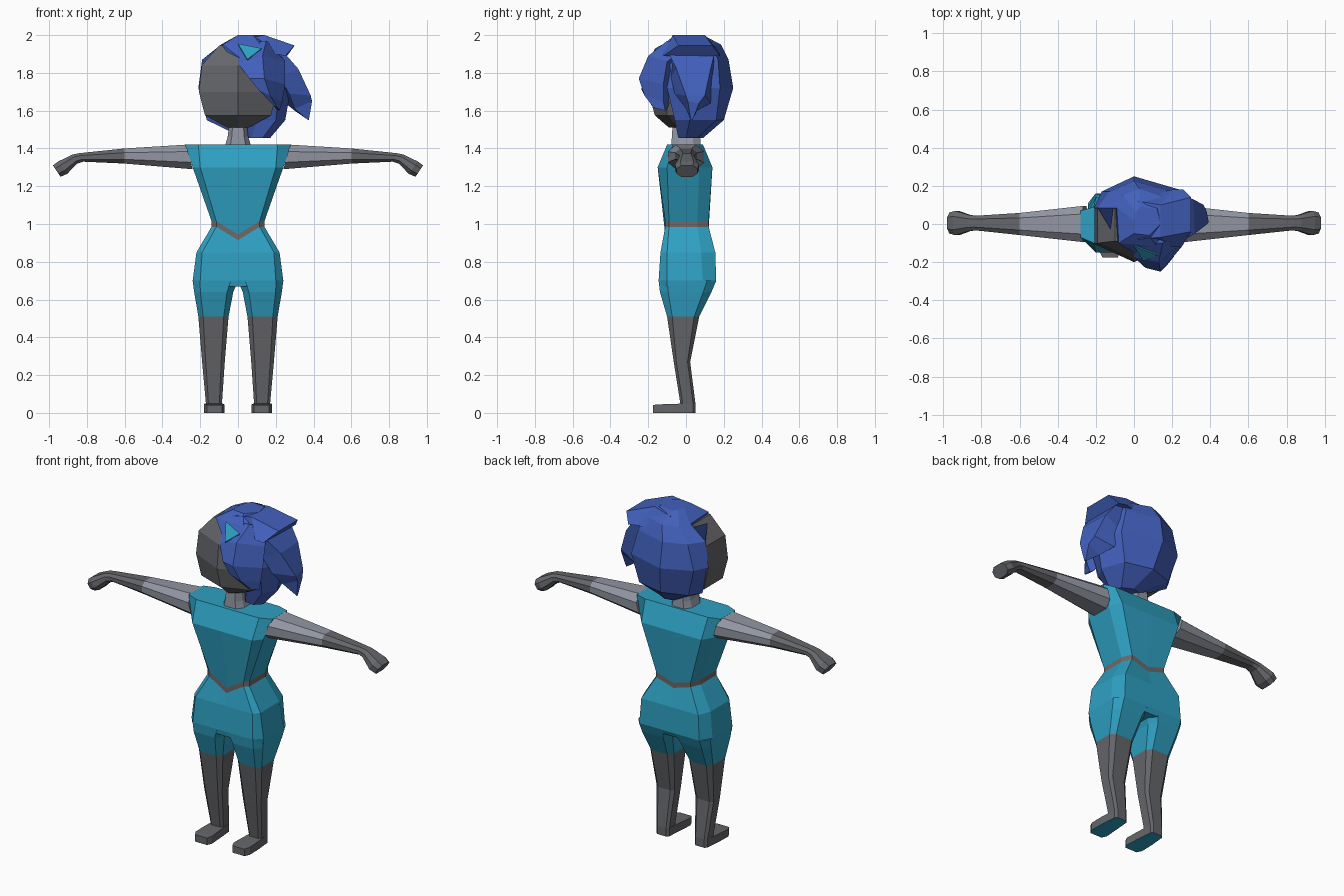
import bpy, bmesh

if "Cube" in bpy.data.objects:
    bpy.data.objects.remove(bpy.data.objects["Cube"])


def material(name, r, g, b):
    """Flat material from 0-255 display colour, stored as linear."""
    lin = [((c / 255 + 0.055) / 1.055) ** 2.4 for c in (r, g, b)] + [1.0]
    m = bpy.data.materials.new(name)
    m.use_nodes = True
    m.diffuse_color = lin
    bsdf = m.node_tree.nodes["Principled BSDF"]
    bsdf.inputs["Base Color"].default_value = lin
    bsdf.inputs["Roughness"].default_value = 0.8
    return m


TEAL = material("teal cloth", 46, 160, 194)
BLUE = material("blue hair", 66, 96, 188)
DARK = material("dark grey", 101, 102, 106)
LIGHT = material("light grey", 146, 150, 162)
BELT = material("brown grey belt", 112, 104, 104)


def loft(name, rings, mats, bands=None, mirror=False):
    """Skin a list of equal-length rings; bands gives one material slot per step."""
    bm = bmesh.new()
    rows = [[bm.verts.new(p) for p in ring] for ring in rings]
    n = len(rows[0])
    bands = bands or [0] * (len(rows) - 1)
    for a, b, slot in zip(rows, rows[1:], bands):
        for i in range(n):
            j = (i + 1) % n
            bm.faces.new((a[i], a[j], b[j], b[i])).material_index = slot
    bm.faces.new(rows[0]).material_index = bands[0]
    bm.faces.new(rows[-1]).material_index = bands[-1]
    bmesh.ops.remove_doubles(bm, verts=bm.verts, dist=1e-5)
    bmesh.ops.recalc_face_normals(bm, faces=bm.faces)
    me = bpy.data.meshes.new(name)
    bm.to_mesh(me)
    bm.free()
    for m in mats:
        me.materials.append(m)
    ob = bpy.data.objects.new(name, me)
    bpy.context.collection.objects.link(ob)
    if mirror:
        ob.modifiers.new("Mirror", 'MIRROR')
    return ob


def both_sides(half):
    """Close a half ring that starts and ends on the centre line."""
    return half + [(-x, y, z) for x, y, z in half[-2:0:-1]]


def body_ring(z, w, w1, yf, ysf, ysb, yb, drop_f=0, drop_b=0):
    return both_sides([(0, yf, z - drop_f), (w1, yf, z), (w, ysf, z),
                       (w, ysb, z), (w1, yb, z), (0, yb, z - drop_b)])


# Torso, belt with a dipped front, and hips
body = [(1.42, .28, .21, -.10, -.07, .07, .09),
        (1.30, .24, .20, -.15, -.10, .07, .14),
        (1.015, .14, .115, -.11, -.09, .06, .12, .07, .035),
        (0.985, .14, .115, -.11, -.09, .06, .12, .07, .035),
        (0.85, .22, .19, -.135, -.10, .08, .155),
        (0.70, .24, .20, -.145, -.10, .09, .16),
        (0.67, .235, .195, -.14, -.10, .085, .145)]
loft("torso", [body_ring(*r) for r in body], [TEAL, BELT], [0, 0, 1, 0, 0, 0])


# Legs: chamfered boxes narrowing to the ankle
def leg_ring(z, xi, xo, yf, yb):
    cx, cy = (xo - xi) * .16, (yb - yf) * .16
    return [(xi + cx, yf, z), (xo - cx, yf, z), (xo, yf + cy, z), (xo, yb - cy, z),
            (xo - cx, yb, z), (xi + cx, yb, z), (xi, yb - cy, z), (xi, yf + cy, z)]


legs = [(.70, .0, .24, -.145, .16), (.64, .025, .232, -.138, .135),
        (.51, .05, .21, -.10, .07), (.27, .07, .19, -.065, .022),
        (.05, .085, .17, -.03, .05), (0, .085, .17, -.03, .05)]
leg = loft("leg", [leg_ring(*r) for r in legs], [TEAL, DARK], [0, 0, 1, 1, 1], True)

# Feet
feet = [(.03, .085, .17, .05), (-.06, .078, .178, .048),
        (-.145, .072, .18, .045), (-.175, .085, .165, .042)]
foot = loft("foot", [[(a, y, 0), (b, y, 0), (b, y, z), (a, y, z)] for y, a, b, z in feet],
            [TEAL, DARK], [1, 1, 1], True)

# Teal soles on everything that faces the ground
for ob in (leg, foot):
    for p in ob.data.polygons:
        if p.normal.z < -.9 and p.center.z < .01:
            p.material_index = 0


# Arms and hands: each ring is given by its top point, bottom point and half depth
def arm_ring(xt, zt, xb, zb, d, y=0.0):
    def mix(t, yy):
        return (xt + (xb - xt) * t, y + yy, zt + (zb - zt) * t)
    return [mix(0, -d * .55), mix(0, d * .55), mix(.28, d), mix(.72, d),
            mix(1, d * .55), mix(1, -d * .55), mix(.72, -d), mix(.28, -d)]


arms = [(.275, 1.42, .24, 1.29, .095), (.60, 1.40, .60, 1.32, .058),
        (.84, 1.375, .82, 1.33, .038, .005), (.875, 1.368, .85, 1.32, .042, .005),
        (.95, 1.332, .905, 1.265, .064, .005), (.98, 1.31, .94, 1.25, .055, .005)]
loft("arm", [arm_ring(*r) for r in arms], [LIGHT, DARK], [0, 1, 1, 1, 1], True)

# Neck
necks = [(1.41, .07, .078), (1.46, .055, .075), (1.54, .045, .07)]
loft("neck", [[(-w * .6, -d, z), (w * .6, -d, z), (w, -d * .5, z), (w, d * .5, z),
               (w * .6, d, z), (-w * .6, d, z), (-w, d * .5, z), (-w, -d * .5, z)]
              for z, w, d in necks], [LIGHT])

# Head with a centre ridge down the face
heads = [(1.51, .055, -.09, -.05, .05, .09), (1.575, .175, -.165, -.10, .08, .14),
         (1.70, .207, -.20, -.105, .09, .18), (1.84, .192, -.185, -.10, .09, .17),
         (1.945, .10, -.10, -.09, .08, .10)]
loft("head", [both_sides([(0, yf, z), (w, ys, z), (w, yb, z), (0, yc, z)])
              for z, w, yf, ys, yb, yc in heads], [DARK])

# Main hair mass over the back, the crown and the left side
hair = {
    1.455: [(.07, -.03), (.13, -.04), (.17, 0), (.14, .06), (.08, .09), (.03, .08), (.03, .02)],
    1.55: [(.10, -.06), (.20, -.06), (.25, .02), (.20, .16), (.03, .20), (-.12, .15), (-.165, .08)],
    1.72: [(.12, -.12), (.22, -.10), (.28, .02), (.24, .18), (0, .25), (-.17, .17), (-.21, .085)],
    1.87: [(.02, -.165), (.18, -.12), (.27, .02), (.20, .17), (0, .225), (-.13, .17), (-.19, .085)],
    1.95: [(-.08, -.10), (.12, -.12), (.20, 0), (.18, .13), (.03, .185), (-.06, .15), (-.09, .085)],
    2.0: [(0, -.05), (.08, -.06), (.14, 0), (.12, .08), (.03, .09), (.01, .06), (0, .02)]}
loft("hair_back", [[(x, y, z) for x, y in ring] for z, ring in hair.items()], [BLUE])

# Fringe sweeping across the forehead
loft("hair_fringe", [
    [(0, -.10, 1.95), (.15, -.10, 1.97), (.20, 0, 1.93), (.05, 0, 1.93)],
    [(0, -.175, 1.85), (.13, -.20, 1.89), (.25, -.10, 1.86), (.10, -.05, 1.80)],
    [(.06, -.23, 1.77), (.14, -.25, 1.77), (.25, -.12, 1.74), (.15, -.05, 1.72)],
    [(.11, -.235, 1.71), (.17, -.22, 1.68), (.235, -.12, 1.65), (.18, -.08, 1.66)],
    [(.19, -.18, 1.625), (.21, -.17, 1.615), (.22, -.11, 1.60), (.20, -.10, 1.61)]], [BLUE])

# Side lock flicking outward
loft("hair_side_lock", [
    [(.25, -.09, 1.90), (.25, .15, 1.90), (.15, .14, 1.89), (.15, -.08, 1.89)],
    [(.32, -.05, 1.82), (.31, .13, 1.82), (.20, .14, 1.75), (.22, -.08, 1.78)],
    [(.385, 0, 1.68), (.365, .10, 1.68), (.25, .13, 1.64), (.27, -.06, 1.69)],
    [(.392, .01, 1.65), (.38, .07, 1.64), (.30, .06, 1.60), (.30, 0, 1.61)],
    [(.375, .025, 1.55), (.375, .035, 1.55), (.365, .035, 1.555), (.365, .025, 1.555)]], [BLUE])

# Crown tuft overhanging the side
loft("hair_crown_tuft", [
    [(.02, -.08, 1.98), (.02, .12, 1.98), (.05, .15, 1.88), (.05, -.10, 1.88)],
    [(.14, -.07, 2.0), (.14, .10, 2.0), (.20, .18, 1.90), (.20, -.12, 1.90)],
    [(.30, -.04, 1.945), (.30, .14, 1.945), (.26, .18, 1.89), (.25, -.12, 1.89)]], [BLUE])

# Teal triangle in the fringe
tri = [(0, -.116, 1.955), (.125, -.163, 1.93), (.05, -.196, 1.872)]
loft("hair_clip", [tri, [(x, y + .006, z - .006) for x, y, z in tri]], [TEAL])
